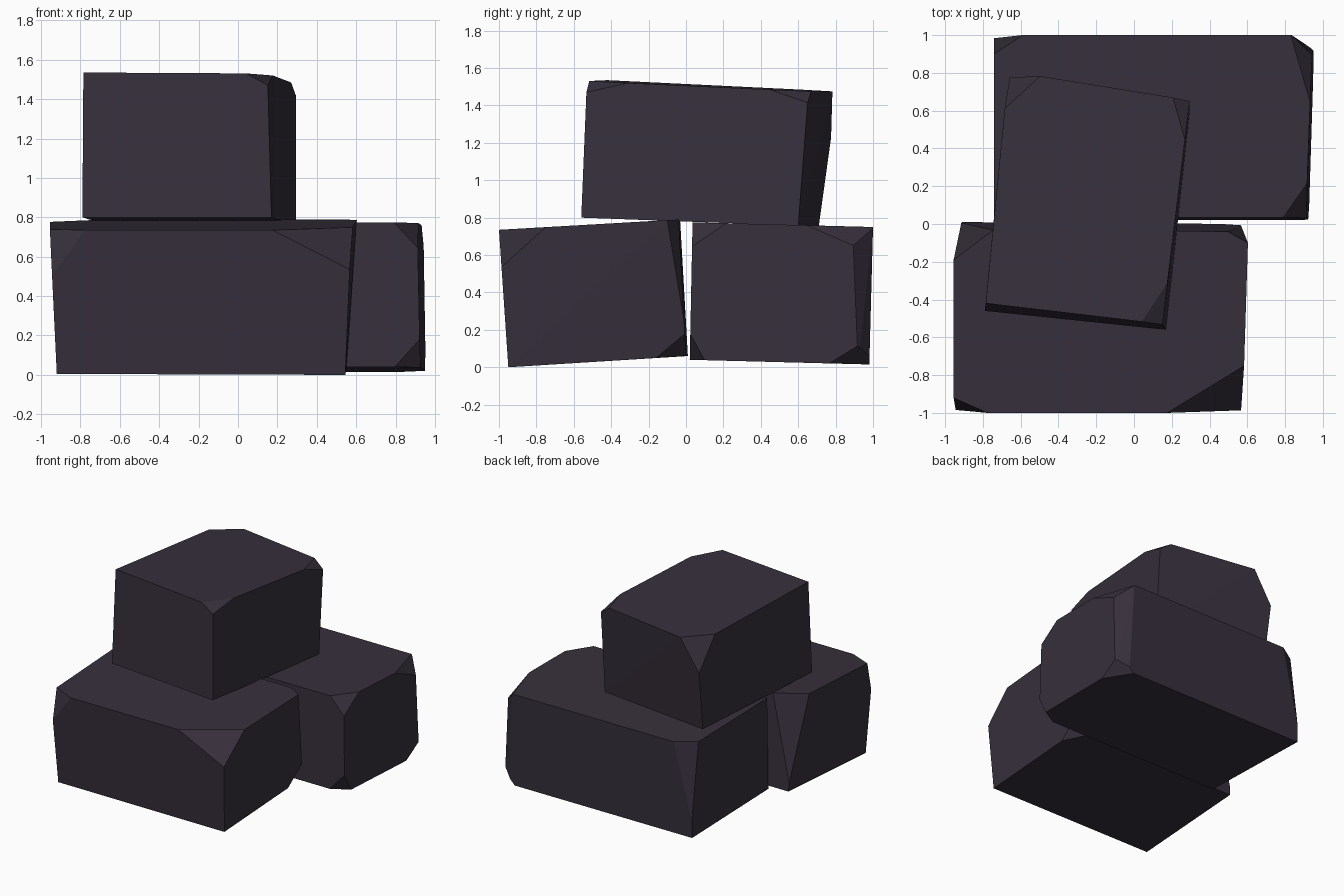
import bpy, bmesh
from mathutils import Vector, geometry

if "Cube" in bpy.data.objects:
    bpy.data.objects.remove(bpy.data.objects["Cube"])

stone = bpy.data.materials.new("dark_purple_stone")
stone.diffuse_color = (0.038, 0.029, 0.045, 1)
stone.use_nodes = True
stone.node_tree.nodes["Principled BSDF"].inputs["Base Color"].default_value = stone.diffuse_color

# Corner names: L/R = -x/+x, F/B = front/back, second B/T = bottom/top
SWAP = ({"L": "R", "R": "L"}, {"F": "B", "B": "F"}, {"B": "T", "T": "B"})


def neighbour(key, axis):
    return key[:axis] + SWAP[axis][key[axis]] + key[axis + 1:]


def block(name, corners, chips, trims=()):
    """Rough stone: eight corners, some chipped by distances along x, y, z edges,
    then optional planar trims through three points."""
    pts = {k: Vector(v) for k, v in corners.items()}
    centre = sum(pts.values(), Vector()) / 8
    bm = bmesh.new()
    for key, p in pts.items():
        if key in chips:
            for axis, d in enumerate(chips[key]):
                if d > 0:
                    q = pts[neighbour(key, axis)]
                    bm.verts.new(p + (q - p).normalized() * d)
        else:
            bm.verts.new(p)
    hull = bmesh.ops.convex_hull(bm, input=bm.verts[:])
    inner = [v for v in bm.verts if not v.link_faces]
    bmesh.ops.delete(bm, geom=inner, context="VERTS")
    for tri in trims:
        a, b, c = map(Vector, tri)
        n = geometry.normal(a, b, c)
        if n.dot(a - centre) < 0:
            n = -n
        res = bmesh.ops.bisect_plane(bm, geom=bm.verts[:] + bm.edges[:] + bm.faces[:],
                                     plane_co=a, plane_no=n, clear_outer=True)
        cut = [e for e in res["geom_cut"] if isinstance(e, bmesh.types.BMEdge)]
        bmesh.ops.holes_fill(bm, edges=cut)
    bmesh.ops.dissolve_limit(bm, angle_limit=0.03, verts=bm.verts[:], edges=bm.edges[:])
    bmesh.ops.recalc_face_normals(bm, faces=bm.faces[:])
    mesh = bpy.data.meshes.new(name)
    bm.to_mesh(mesh)
    bm.free()
    mesh.materials.append(stone)
    obj = bpy.data.objects.new(name, mesh)
    bpy.context.collection.objects.link(obj)
    return obj


# Front lower stone
block("front_stone", {
    "LFB": (-.92, -.95, .005), "RFB": (.545, -.95, 0),
    "RBB": (.555, 0, .06), "LBB": (-.91, .01, .06),
    "LFT": (-.955, -1, .735), "RFT": (.575, -1, .735),
    "RBT": (.605, -.04, .79), "LBT": (-.955, -.03, .785),
}, {
    "RFT": (.40, .25, .2), "LFT": (.18, .08, .23),
    "LBT": (.21, .16, .66), "RBT": (.11, .06, .55), "RBB": (.10, .16, .12),
})

# Back lower stone, with its right rear edge trimmed
block("back_stone", {
    "LFB": (-.74, .02, .04), "RFB": (.925, .02, .04),
    "RBB": (.955, .98, .015), "LBB": (-.74, .98, .015),
    "LFT": (-.74, .035, .77), "RFT": (.91, .035, .775),
    "RBT": (.945, 1, .75), "LBT": (-.74, 1, .75),
}, {
    "RFT": (.12, .18, .13), "RFB": (.13, .08, .14),
    "RBT": (.11, .11, 0), "RBB": (.09, .06, 0), "LBT": (.15, .1, .6),
}, [
    ((.83, 1, .75), (.89, .78, .76), (.945, .89, .65)),
    ((.95, .93, .12), (.945, .77, .02), (.83, .98, .02)),
])

# Upper stone resting across both
block("top_stone", {
    "LFB": (-.79, -.46, .80), "RFB": (.17, -.56, .80),
    "RBB": (.295, .60, .757), "LBB": (-.645, .71, .755),
    "LFT": (-.785, -.42, 1.535), "RFT": (.15, -.53, 1.53),
    "RBT": (.295, .655, 1.475), "LBT": (-.665, .81, 1.475),
}, {
    "RBT": (.09, .21, .06), "LBT": (.17, .2, .25), "RFT": (.11, .22, .06),
})
